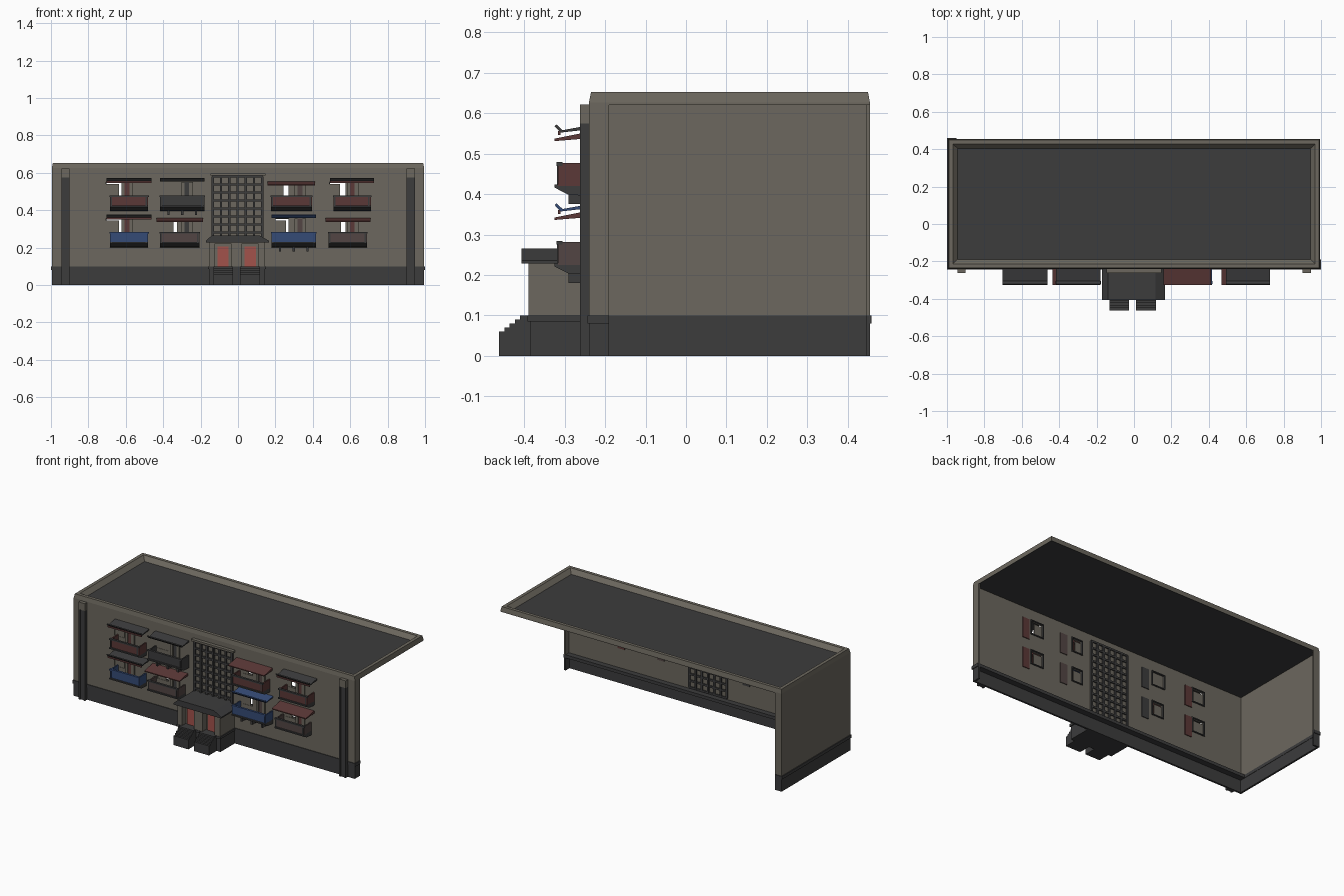
import bpy, bmesh

if "Cube" in bpy.data.objects:
    bpy.data.objects.remove(bpy.data.objects["Cube"])

def mat(name, c):
    m = bpy.data.materials.new(name)
    m.diffuse_color = (*c, 1)
    m.use_nodes = True
    m.node_tree.nodes["Principled BSDF"].inputs["Base Color"].default_value = m.diffuse_color
    return m

WALL = mat("plaster", (.15, .137, .112))
DARK = mat("dark_grey", (.045, .045, .046))
RED = mat("door_red", (.36, .085, .07))
MAROON = mat("maroon", (.105, .04, .038))
BROWN = mat("grey_brown", (.085, .06, .056))
BLUE = mat("blue", (.035, .07, .18))

def obj(name, bm, m):
    bmesh.ops.recalc_face_normals(bm, faces=bm.faces)
    me = bpy.data.meshes.new(name)
    bm.to_mesh(me)
    bm.free()
    me.materials.append(m)
    o = bpy.data.objects.new(name, me)
    bpy.context.collection.objects.link(o)
    return o

def add_box(bm, x0, x1, y0, y1, z0, z1):
    vs = bmesh.ops.create_cube(bm, size=1)["verts"]
    for v in vs:
        v.co = ((x0 + x1) / 2 + v.co.x * (x1 - x0), (y0 + y1) / 2 + v.co.y * (y1 - y0),
                (z0 + z1) / 2 + v.co.z * (z1 - z0))

def boxes(name, lst, m):
    bm = bmesh.new()
    for b in lst:
        add_box(bm, *b)
    return obj(name, bm, m)

def prism(name, pts, a, b, m, axis="x"):
    """extrude a closed profile along x (points are y,z) or along y (points are x,z)"""
    bm = bmesh.new()
    place = (lambda p, t: (t, p[0], p[1])) if axis == "x" else (lambda p, t: (p[0], t, p[1]))
    r0 = [bm.verts.new(place(p, a)) for p in pts]
    r1 = [bm.verts.new(place(p, b)) for p in pts]
    bm.faces.new(r0)
    bm.faces.new(r1)
    for i in range(len(pts)):
        j = (i + 1) % len(pts)
        bm.faces.new((r0[i], r0[j], r1[j], r1[i]))
    return obj(name, bm, m)

F, B, L, R = -.24, .455, -.995, .995   # shell extents

# balconies: name, x0, x1, upper floor, canopy hooked, canopy, fascia, panel, legs, window x, window width, pane share, door x, door colour
BALC = [
    ("a", -.685, -.48, 1, 1, DARK, MAROON, MAROON, 0, -.705, .085, .8, -.595, MAROON),
    ("b", -.417, -.18, 1, 1, DARK, DARK, DARK, 1, -.41, .085, 1, -.275, DARK),
    ("c", .176, .395, 1, 0, MAROON, MAROON, MAROON, 0, .20, .07, .6, .33, BROWN),
    ("d", .51, .71, 1, 1, DARK, MAROON, MAROON, 0, .49, .085, .65, .61, MAROON),
    ("e", -.685, -.48, 0, 1, DARK, MAROON, BLUE, 0, -.705, .085, .8, -.595, MAROON),
    ("f", -.417, -.205, 0, 0, MAROON, MAROON, BROWN, 0, -.40, .075, .75, -.275, DARK),
    ("g", .18, .417, 0, 1, BLUE, BLUE, BLUE, 1, .20, .07, .8, .33, BROWN),
    ("h", .485, .69, 0, 0, MAROON, MAROON, BROWN, 0, .49, .085, .7, .61, MAROON),
]
holes = []
for n, x0, x1, up, hook, cm, fm, pm, legs, wx, ww, share, dx, dm in BALC:
    z = .42 if up else .225
    holes.append((wx, wx + ww, z + .045, z + .13))
    # canopy: hooked sheet or sloped wedge
    if hook:
        c = z + .14
        pts = [(F, c + .01), (-.305, c - .002), (-.32, c + .012), (-.325, c + .008), (-.31, c - .008), (F, c)]
    else:
        c = z + .12
        pts = [(F, c + .014), (-.325, c - .003), (-.325, c - .009), (F, c - .002)]
    ext = .018 if not legs else 0
    prism("canopy_" + n, pts, x0 - ext, x1 + ext, cm)
    if fm != cm:
        boxes("canopy_fascia_" + n, [(x0 - ext, x1 + ext, -.316, -.31, c - .014, c - .004)], fm)
    # parapet panels with top rail and slender ribs
    h = .057
    xs = [x0 + .004 + (x1 - x0 - .016) * i / 3 for i in range(4)]
    boxes("balcony_panel_" + n, [(x0, x1, -.316, -.308, z, z + h), (x0, x0 + .008, -.308, F, z, z + h),
                                 (x1 - .008, x1, -.308, F, z, z + h)], pm)
    boxes("balcony_rail_" + n, [(x0 - .003, x1 + .003, -.32, -.306, z + h - .007, z + h + .002)]
          + [(x - .002, x + .006, -.319, -.316, z, z + h) for x in (xs[0], xs[3])],
          DARK if pm != BLUE else BLUE)
    # floor slab, tapering underneath, optional legs
    prism("balcony_slab_" + n, [(F, z + .004), (-.325, z + .004), (-.325, z - .004), (-.29, z - .022), (F, z - .024)],
          x0, x1, DARK)
    if legs:
        boxes("balcony_legs_" + n, [(x - .006, x + .006, -.29, F, z - .045, z - .01)
              for x in (x0 + .045, (x0 + x1) / 2, x1 - .045)], DARK)
    # window pane, frame, door and its jambs
    boxes("window_pane_" + n, [(wx, wx + ww * share, -.238, -.232, z + .045, z + .13 if share == 1 else z + .12)], WALL)
    boxes("window_frame_" + n, [(wx - .005, wx + ww + .005, -.228, -.218, a, a + .006) for a in (z + .04, z + .128)]
          + [(a, a + .006, -.228, -.218, z + .04, z + .134) for a in (wx - .005, wx + ww)], DARK)
    boxes("door_" + n, [(dx - .02, dx + .03, -.244, -.22, z, z + .13)], dm)
    boxes("door_jambs_" + n, [(dx - .028, dx - .012, -.25, F, z, z + .13), (dx + .014, dx + .034, -.25, F, z, z + .13)], WALL)

# front wall: grid of faces with the window openings left out
bm = bmesh.new()
gx = sorted({L, R} | {round(v, 4) for h in holes for v in h[:2]})
gz = sorted({.1, .625} | {round(v, 4) for h in holes for v in h[2:]})
vg = {(i, k): bm.verts.new((x, F, z)) for i, x in enumerate(gx) for k, z in enumerate(gz)}
for i in range(len(gx) - 1):
    for k in range(len(gz) - 1):
        cx, cz = (gx[i] + gx[i + 1]) / 2, (gz[k] + gz[k + 1]) / 2
        if not any(a < cx < b and c < cz < d for a, b, c, d in holes):
            bm.faces.new((vg[i, k], vg[i + 1, k], vg[i + 1, k + 1], vg[i, k + 1]))
loose = [v for v in bm.verts if not v.link_faces]
bmesh.ops.delete(bm, geom=loose, context="VERTS")
wall = obj("front_wall", bm, WALL)
for p in wall.data.polygons:
    if p.normal.y > 0:
        p.flip()
s = wall.modifiers.new("thickness", "SOLIDIFY")
s.thickness = .015
s.offset = -1

# left wall and the short returns; right and back stay open
boxes("left_wall", [(L, L + .012, F, B, .1, .625)], WALL)
boxes("wall_returns", [(R - .01, R, F, -.19, .1, .625), (L, L + .045, B - .01, B, .1, .625)], WALL)

# plinth with ledge
boxes("plinth", [(L, R, F, F + .012, 0, .08), (L, L + .012, F, B, 0, .08),
                 (R - .01, R, F, -.19, 0, .08), (L, L + .045, B - .01, B, 0, .08)], DARK)
boxes("plinth_ledge", [(-1, 1, F - .004, -.19, .08, .1), (-1, L + .014, F - .004, B + .004, .08, .1),
                       (-1, L + .045, B - .01, B + .004, .08, .1)], DARK)

# roof sheet and sloping parapet
boxes("roof", [(L + .004, R - .004, F + .004, B - .004, .621, .625)], DARK)
bm = bmesh.new()
rings = []
for d, z in ((0, .62), (0, .626), (.005, .652), (.026, .652), (.05, .6255)):
    rings.append([bm.verts.new(p) for p in ((L + d, F + d, z), (R - d, F + d, z), (R - d, B - d, z), (L + d, B - d, z))])
for a, b in zip(rings, rings[1:]):
    for i in range(4):
        j = (i + 1) % 4
        bm.faces.new((a[i], a[j], b[j], b[i]))
obj("roof_parapet", bm, WALL)

# corner pilasters
for side, sx in (("left", -1), ("right", 1)):
    a, b = sorted((sx * .9, sx * .945))
    boxes("pilaster_" + side, [(a, b, -.257, F, 0, .575)], DARK)
    boxes("pilaster_ribs_" + side, [(a, a + .01, -.262, F, 0, .575), (b - .01, b, -.262, F, 0, .575)], DARK)
    boxes("pilaster_cap_" + side, [(a, b, -.262, F, .575, .622)], WALL)

# stairwell lattice, visible inside and out
x0, x1, z0, z1 = -.135, .13, .11, .58
nx, nz = 6, 11
boxes("stair_lattice", [(x - .006, x + .006, -.252, -.216, z0, z1) for x in (x0 + (x1 - x0) * i / nx for i in range(nx + 1))]
      + [(x0, x1, -.25, -.218, z - .006, z + .006) for z in (z0 + (z1 - z0) * i / nz for i in range(nz + 1))], DARK)
boxes("lattice_lintel", [(-.148, .148, -.262, F, .584, .597)], WALL)

# entrance porch: base, walls around two recesses, doors, roof, steps
boxes("porch_base", [(-.155, .145, -.385, F, 0, .085), (-.16, .15, -.392, F, .085, .1)], DARK)
door_x = ((-.122, -.038), (.022, .108))
boxes("porch_walls", [(-.155, -.122, -.39, F, .1, .235), (-.038, .022, -.39, F, .1, .235), (.108, .145, -.39, F, .1, .235),
                      (-.155, .145, -.388, F, .222, .24)], WALL)
boxes("porch_backing", [(a, b, -.35, -.345, .1, .225) for a, b in door_x], WALL)
boxes("entrance_doors", [(a + .012, b - .012, -.357, -.35, .1, .205) for a, b in door_x], RED)
prism("porch_roof", [(-.172, .236), (-.172, .228), (.166, .228), (.166, .236), (.115, .265), (-.14, .265)],
      -.407, F, DARK, axis="y")
for n, (a, b) in zip(("left", "right"), door_x):
    boxes("steps_" + n, [(a - .01, b + .01, -.462 + .013 * i, -.38, 0, .06 + .01 * i) for i in range(5)], DARK)
